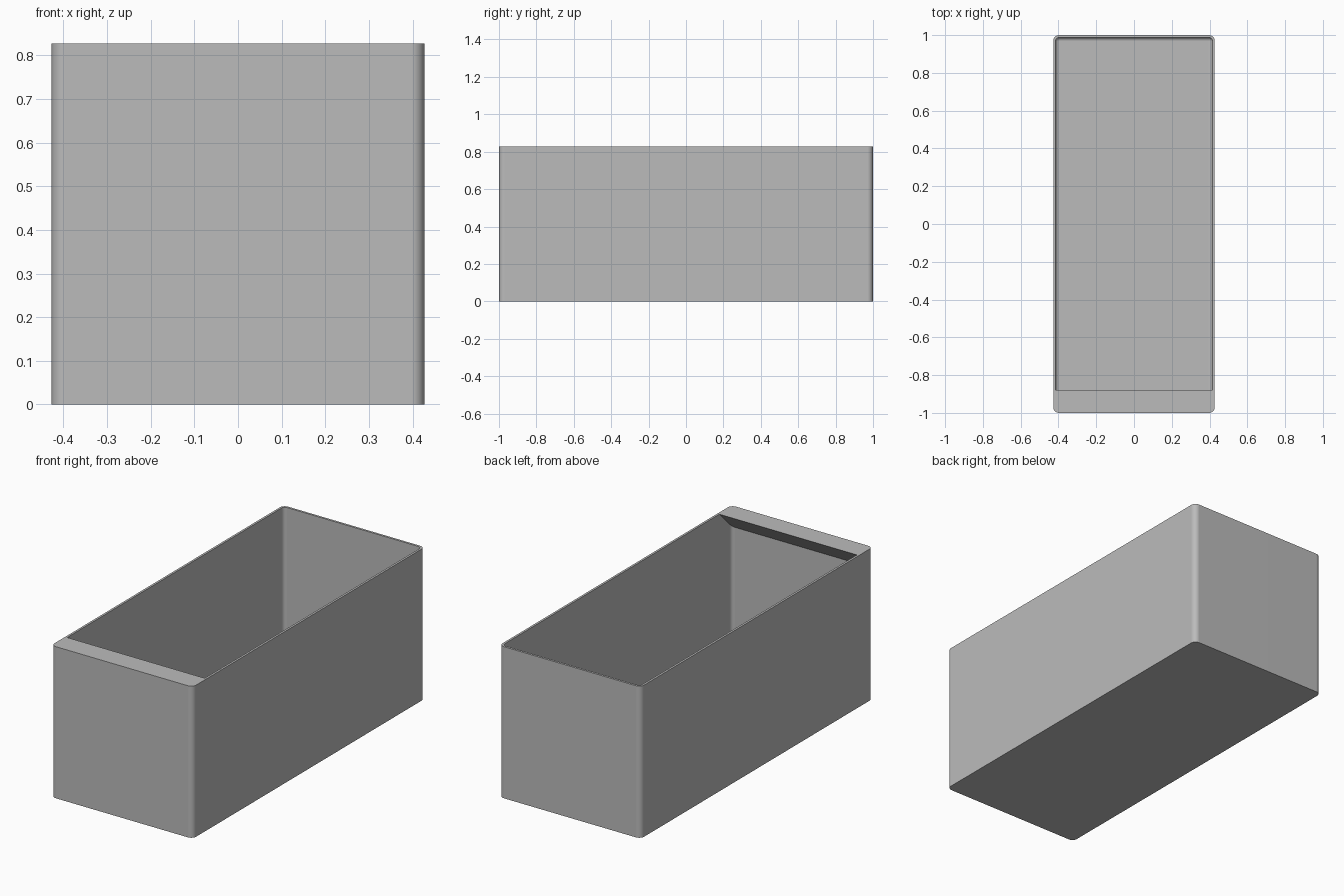
import bpy
import bmesh
from mathutils import Vector

if "Cube" in bpy.data.objects:
    bpy.data.objects.remove(bpy.data.objects["Cube"], do_unlink=True)

HALF_X, HALF_Y, HEIGHT = 0.427, 1.0, 0.827
WALL, LIP = 0.012, 0.12
OUTER_R, INNER_R = 0.03, 0.02

grey = bpy.data.materials.new("plain grey")
grey.use_nodes = True
colour = (0.5, 0.5, 0.5, 1)
grey.diffuse_color = colour
grey.node_tree.nodes["Principled BSDF"].inputs["Base Color"].default_value = colour


def rounded_block(name, hx, hy, z0, z1, radius, round_floor=False, cut=None):
    """Block with rounded upright edges, an optional rounded floor and a plane cut."""
    bm = bmesh.new()
    bmesh.ops.create_cube(bm, size=2)
    for v in bm.verts:
        v.co = (v.co.x * hx, v.co.y * hy, z1 if v.co.z > 0 else z0)
    edges = []
    for e in bm.edges:
        a, b = (v.co.z for v in e.verts)
        if abs(a - b) > 0.1 or (round_floor and max(a, b) < z0 + 0.001):
            edges.append(e)
    bmesh.ops.bevel(bm, geom=edges, offset=radius, segments=8,
                    profile=0.5, affect='EDGES')
    if cut:
        point, normal = cut
        geom = bm.verts[:] + bm.edges[:] + bm.faces[:]
        bmesh.ops.bisect_plane(bm, geom=geom, plane_co=point,
                               plane_no=normal, clear_outer=True)
        bmesh.ops.holes_fill(bm, edges=[e for e in bm.edges if e.is_boundary])
    bmesh.ops.recalc_face_normals(bm, faces=bm.faces[:])
    mesh = bpy.data.meshes.new(name)
    bm.to_mesh(mesh)
    bm.free()
    mesh.materials.append(grey)
    obj = bpy.data.objects.new(name, mesh)
    bpy.context.collection.objects.link(obj)
    return obj


# Outer body
bin_body = rounded_block("open_bin", HALF_X, HALF_Y, 0, HEIGHT, OUTER_R)

# Cavity, sliced at 45 degrees to leave the sloping lip at the front
cavity = rounded_block("cavity_cutter", HALF_X - WALL, HALF_Y - WALL, WALL,
                       HEIGHT + 0.1, INNER_R, True,
                       (Vector((0, LIP - HALF_Y, HEIGHT)), Vector((0, -1, 1))))
cavity.hide_render = True

hollow = bin_body.modifiers.new("hollow", 'BOOLEAN')
hollow.operation = 'DIFFERENCE'
hollow.solver = 'EXACT'
hollow.object = cavity

bpy.ops.object.select_all(action='DESELECT')
bpy.context.view_layer.objects.active = bin_body
bin_body.select_set(True)
bpy.ops.object.modifier_apply(modifier=hollow.name)
bpy.data.objects.remove(cavity, do_unlink=True)

# Soft corners, crisp rims, flat walls
bpy.ops.object.shade_smooth_by_angle(angle=0.52)
flat = bin_body.modifiers.new("flat_walls", 'WEIGHTED_NORMAL')
flat.keep_sharp = True
